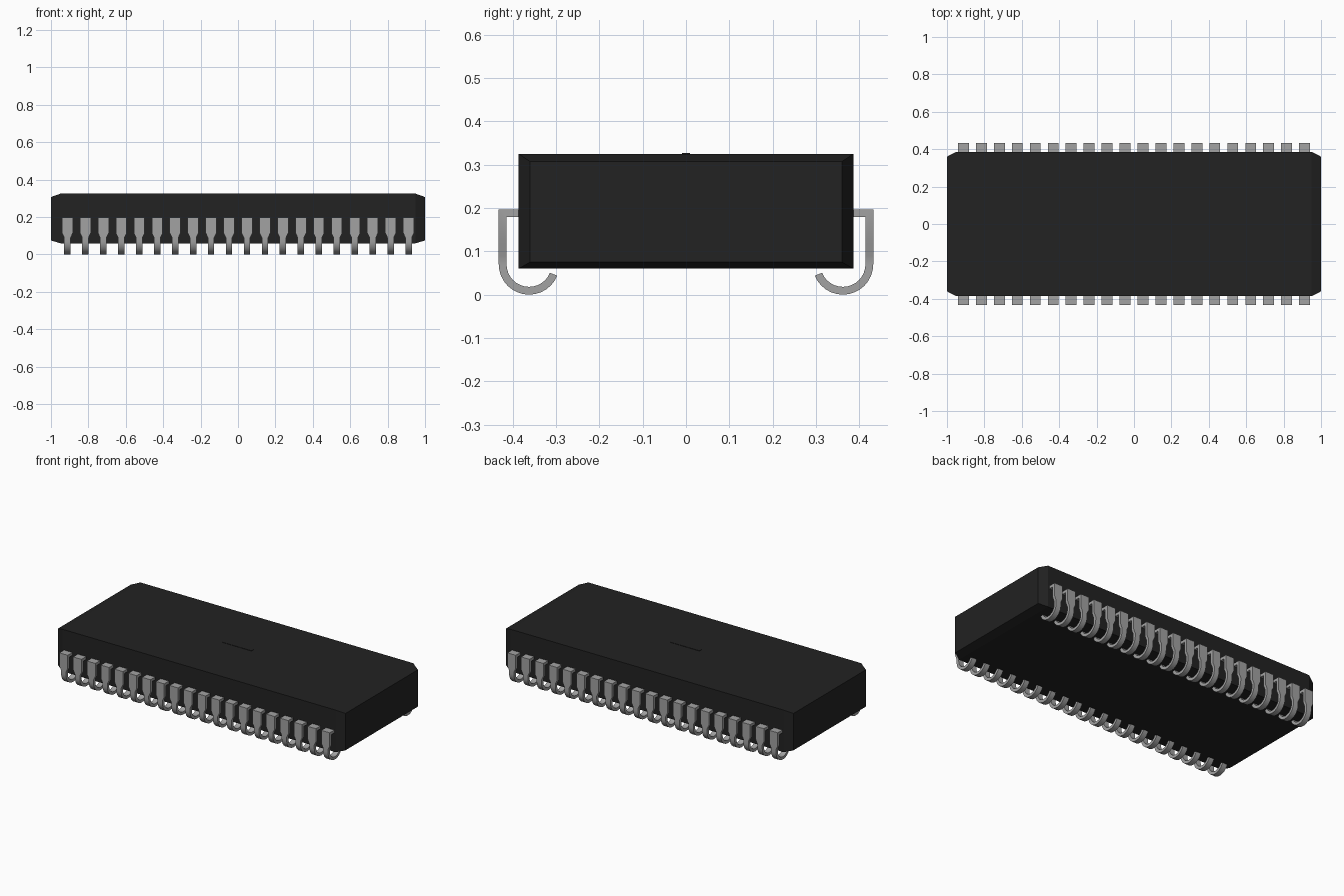
import bpy
import bmesh
import math

cube = bpy.data.objects.get("Cube")
if cube:
    bpy.data.objects.remove(cube, do_unlink=True)


def material(name, rgb, rough):
    m = bpy.data.materials.new(name)
    m.use_nodes = True
    m.diffuse_color = (*rgb, 1)
    bsdf = m.node_tree.nodes["Principled BSDF"]
    bsdf.inputs["Base Color"].default_value = (*rgb, 1)
    bsdf.inputs["Roughness"].default_value = rough
    return m


def add_object(name, bm, mat):
    bmesh.ops.recalc_face_normals(bm, faces=bm.faces)
    mesh = bpy.data.meshes.new(name)
    bm.to_mesh(mesh)
    bm.free()
    mesh.materials.append(mat)
    obj = bpy.data.objects.new(name, mesh)
    bpy.context.collection.objects.link(obj)
    return obj


def loft(rings):
    """Skin a row of four-point rings and cap both ends."""
    bm = bmesh.new()
    loops = [[bm.verts.new(p) for p in ring] for ring in rings]
    for a, b in zip(loops, loops[1:]):
        for i in range(4):
            j = (i + 1) % 4
            bm.faces.new((a[i], a[j], b[j], b[i]))
    bm.faces.new(loops[0])
    bm.faces.new(loops[-1])
    return bm


def rectangle(x, y, low, high):
    return [(x, -y, low), (x, y, low), (x, y, high), (x, -y, high)]


black = material("black plastic", (0.016, 0.016, 0.016), 0.7)
grey = material("grey metal", (0.36, 0.36, 0.36), 0.5)

# Package body with tapered ends
end = (0.36, 0.075, 0.307)
full = (0.386, 0.06, 0.325)
add_object("package_body", loft([
    rectangle(-1, *end), rectangle(-0.95, *full),
    rectangle(0.95, *full), rectangle(1, *end)]), black)

# Thin raised strip on the top
add_object("top_strip", loft([
    rectangle(x, 0.009, 0.32, 0.327) for x in (-0.1, 0.1)]), black)

# J-shaped lead: outer point, inner point and half width at each station
count, pitch = 20, 0.096
outer, thick = 0.07, 0.018
cy, cz = 0.362, 0.07
wide, narrow = 0.029, 0.017
reach = cy + outer
top = 0.197
stations = [((0.375, top), (0.375, top - thick), wide),
            ((reach, top), (reach - thick, top - thick), wide),
            ((reach, 0.115), (reach - thick, 0.115), wide),
            ((reach, 0.09), (reach - thick, 0.09), narrow)]
steps = 14
for i in range(steps + 1):
    a = -math.radians(158) * i / steps
    c, s = math.cos(a), math.sin(a)
    stations.append(((cy + outer * c, cz + outer * s),
                     (cy + (outer - thick) * c, cz + (outer - thick) * s),
                     narrow))
start = -pitch * (count - 1) / 2
leads = add_object("leads", loft([
    [(start - w, *o), (start + w, *o), (start + w, *n), (start - w, *n)]
    for o, n, w in stations]), grey)

# Smooth the bends, then repeat along both long sides
bpy.ops.object.select_all(action="DESELECT")
leads.select_set(True)
bpy.context.view_layer.objects.active = leads
bpy.ops.object.shade_smooth_by_angle(angle=math.radians(30))
row = leads.modifiers.new("Row", "ARRAY")
row.count = count
row.use_relative_offset = False
row.use_constant_offset = True
row.constant_offset_displace = (pitch, 0, 0)
sides = leads.modifiers.new("Both sides", "MIRROR")
sides.use_axis = (False, True, False)
